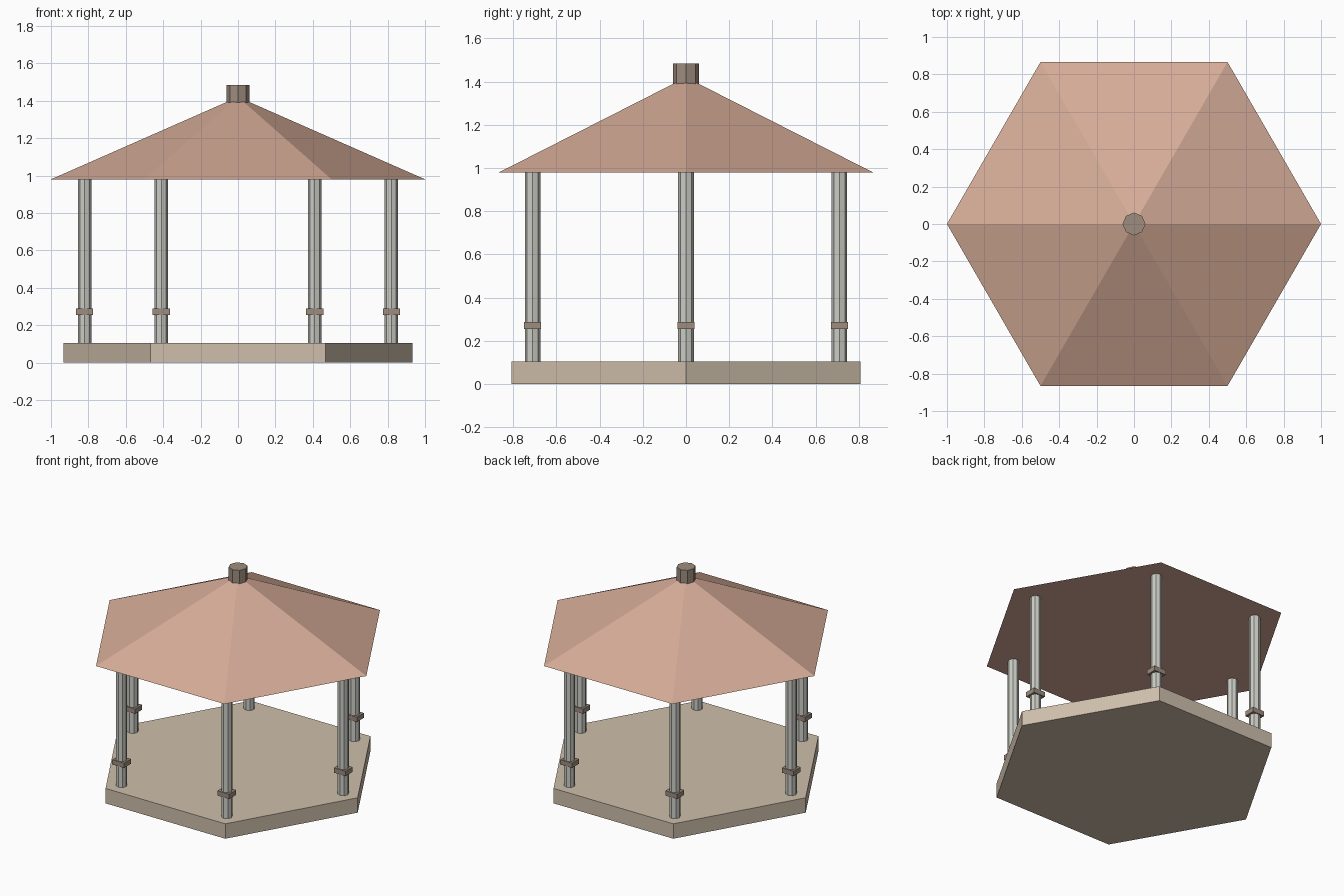
import bpy, math

if "Cube" in bpy.data.objects:
    bpy.data.objects.remove(bpy.data.objects["Cube"])

SIDES = 6
POST_RING = 0.82


def material(name, rgb):
    m = bpy.data.materials.new(name)
    m.diffuse_color = (*rgb, 1)
    m.use_nodes = True
    m.node_tree.nodes["Principled BSDF"].inputs["Base Color"].default_value = m.diffuse_color
    return m


STONE = material("pale stone", (0.62, 0.52, 0.41))
TILE = material("terracotta", (0.67, 0.41, 0.31))
POST = material("pale grey", (0.60, 0.61, 0.56))
TRIM = material("brown trim", (0.34, 0.265, 0.21))


def finish(name, mat):
    ob = bpy.context.object
    ob.name = name
    ob.data.materials.append(mat)
    return ob


def prism(name, mat, sides, r1, r2, z0, z1, x=0, y=0):
    """Upright prism, or a pyramid when r2 is zero, with a corner on +x."""
    bpy.ops.mesh.primitive_cone_add(vertices=sides, radius1=r1, radius2=r2,
                                    depth=z1 - z0, location=(x, y, (z0 + z1) / 2))
    ob = finish(name, mat)
    # Put the first corner on the x axis
    v = ob.data.vertices[0].co
    turn = -math.atan2(v.y, v.x)
    c, s = math.cos(turn), math.sin(turn)
    for p in ob.data.vertices:
        p.co.x, p.co.y = c * p.co.x - s * p.co.y, s * p.co.x + c * p.co.y
    return ob


# Hexagonal floor, roof and finial
prism("floor_slab", STONE, SIDES, 0.933, 0.933, 0, 0.105)
prism("roof", TILE, SIDES, 1.0, 0, 0.98, 1.42)
prism("roof_finial", TRIM, 8, 0.061, 0.061, 1.39, 1.485)

# Posts with square collars, one near each corner
for i in range(SIDES):
    a = i * math.tau / SIDES
    x, y = POST_RING * math.cos(a), POST_RING * math.sin(a)
    prism(f"post_{i + 1}", POST, 8, 0.036, 0.036, 0.10, 0.985, x, y)
    bpy.ops.mesh.primitive_cube_add(size=1, location=(x, y, 0.271))
    collar = finish(f"post_collar_{i + 1}", TRIM)
    collar.scale = (0.092, 0.078, 0.034)
